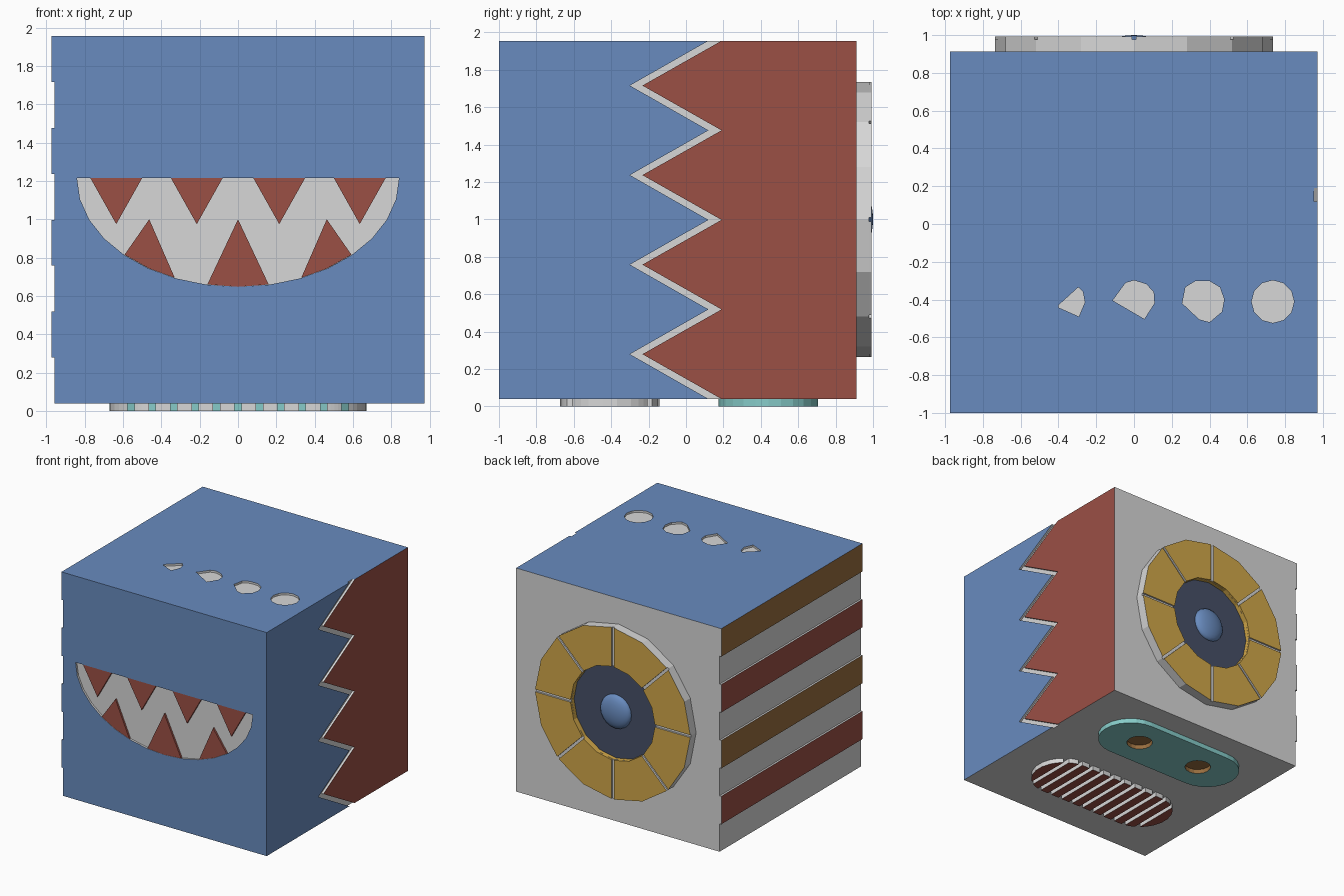
import bpy, bmesh, math
from mathutils import Vector, Matrix
from mathutils.geometry import tessellate_polygon

if "Cube" in bpy.data.objects:
    bpy.data.objects.remove(bpy.data.objects["Cube"])

COLOURS = {
    "light_grey": (0.68, 0.68, 0.68), "blue": (0.14, 0.26, 0.52),
    "red": (0.33, 0.079, 0.06), "gold": (0.64, 0.39, 0.068),
    "brown": (0.32, 0.157, 0.05), "navy": (0.061, 0.08, 0.137),
    "teal": (0.24, 0.60, 0.58),
}
NAMES = list(COLOURS)
MATS = []
for n, c in COLOURS.items():
    m = bpy.data.materials.new(n)
    m.diffuse_color = (*c, 1)
    m.use_nodes = True
    m.node_tree.nodes["Principled BSDF"].inputs["Base Color"].default_value = m.diffuse_color
    MATS.append(m)

AXES = {"x": lambda u, v, w: (w, u, v),
        "y": lambda u, v, w: (u, w, v),
        "z": lambda u, v, w: (u, v, w)}
DIR = {"x": Vector((1, 0, 0)), "y": Vector((0, 1, 0)), "z": Vector((0, 0, 1))}


def finish(name, bm, rule):
    bmesh.ops.recalc_face_normals(bm, faces=bm.faces)
    bm.normal_update()
    for f in bm.faces:
        f.material_index = NAMES.index(rule(f.normal, f.calc_center_median()))
    me = bpy.data.meshes.new(name)
    bm.to_mesh(me)
    bm.free()
    for m in MATS:
        me.materials.append(m)
    ob = bpy.data.objects.new(name, me)
    bpy.context.collection.objects.link(ob)
    return ob


def prism(name, loops, axis, lo, hi, rule):
    """Extrude an outline (first loop) with holes (other loops) along an axis."""
    bm = bmesh.new()
    place = AXES[axis]
    a = [[bm.verts.new(place(u, v, lo)) for u, v in l] for l in loops]
    b = [[bm.verts.new(place(u, v, hi)) for u, v in l] for l in loops]
    flat_a, flat_b = sum(a, []), sum(b, [])
    for t in tessellate_polygon([[Vector((u, v, 0)) for u, v in l] for l in loops]):
        bm.faces.new([flat_a[i] for i in t])
        bm.faces.new([flat_b[i] for i in reversed(t)])
    for la, lb in zip(a, b):
        for i in range(len(la)):
            j = (i + 1) % len(la)
            bm.faces.new((la[i], la[j], lb[j], lb[i]))
    return finish(name, bm, rule)


def rect(u0, u1, v0, v1):
    return [(u0, v0), (u1, v0), (u1, v1), (u0, v1)]


def circle(u, v, r, n):
    return [(u + r * math.cos(2 * math.pi * i / n), v + r * math.sin(2 * math.pi * i / n))
            for i in range(n)]


def solid(colour):
    return lambda n, c: colour


def caps(axis, cap, wall):
    return lambda n, c: cap if abs(n.dot(DIR[axis])) > 0.9 else wall


def shell(axis, colour):
    """Own colour outward, blue where the edge lies on the front or top, else grey."""
    def rule(n, c):
        if abs(n.dot(DIR[axis])) > 0.9:
            return colour
        on_front = n.y < -0.9 and c.y < -0.99
        on_top = n.z > 0.9 and c.z > 1.95
        return "blue" if on_front or on_top else "light_grey"
    return rule


XL, XR, Y0, Y1, Z0, Z1 = -0.957, 0.954, -1.0, 0.912, 0.04, 1.955
T = 0.017

# Grey core block
prism("core_block", [rect(XL, XR, Y0 + T, Y1)], "z", Z0, Z1 - T, solid("light_grey"))

# Front plate with half-ellipse mouth opening
MZ, MA, MB = 1.215, 0.84, 0.567
mouth = [(-MA * math.cos(math.pi * i / 16), MZ - MB * math.sin(math.pi * i / 16))
         for i in range(17)]
prism("front_plate", [rect(XL, XR, Z0, Z1), mouth], "y", Y0 + T, Y0, shell("y", "blue"))

# Red teeth
for i, x in enumerate((-0.635, -0.215, 0.215, 0.635)):
    prism(f"upper_tooth_{i}", [[(x - 0.135, MZ), (x, 0.975), (x + 0.135, MZ)]],
          "y", Y0 + T, Y0 + 0.001, solid("red"))
prism("lower_tooth_mid", [[(-0.16, 0.66), (0, 0.648), (0.16, 0.66), (0, 1.0)]],
      "y", Y0 + T, Y0 + 0.001, solid("red"))
for s, side in ((-1, "left"), (1, "right")):
    prism("lower_tooth_" + side,
          [[(s * 0.33, 0.695), (s * 0.465, 0.744), (s * 0.592, 0.815), (s * 0.463, 1.0)]],
          "y", Y0 + T, Y0 + 0.001, solid("red"))

# Top plate with four dot holes, from a sliver to a full circle
dots = [
    [(-0.40, -0.43), (-0.295, -0.335), (-0.27, -0.36), (-0.26, -0.415), (-0.292, -0.49),
     (-0.40, -0.442)],
    [(-0.113, -0.405), (-0.045, -0.312), (0, -0.298), (0.065, -0.318), (0.104, -0.36),
     (0.108, -0.42), (0.055, -0.503)],
    [(0.255, -0.42), (0.272, -0.335), (0.325, -0.302), (0.40, -0.302), (0.455, -0.335),
     (0.478, -0.40), (0.465, -0.465), (0.40, -0.52), (0.345, -0.505)],
    circle(0.735, -0.411, 0.113, 12),
]
prism("top_plate", [rect(XL, XR, Y0 + T, Y1)] + dots, "z", Z1 - T, Z1, shell("z", "blue"))

# Right side: blue and red zigzag plates with a grey gap between
step = (Z1 - Z0) / 8
def zigzag(tip, notch):
    return [(tip if i % 2 else notch, Z0 + step * i) for i in range(9)]
prism("right_blue_plate", [[(Y0, Z1), (Y0, Z0)] + zigzag(-0.30, 0.12)],
      "x", XR, 0.972, shell("x", "blue"))
prism("right_red_plate", [[(Y1, Z1), (Y1, Z0)] + zigzag(-0.233, 0.19)],
      "x", XR, 0.972, shell("x", "red"))

# Left side: raised stripes, alternating brown and red
for i in range(4):
    top = Z1 - 2 * step * i
    prism(f"left_stripe_{i}", [rect(Y0, Y1, top - step, top)], "x", XL, -0.973,
          shell("x", "red" if i % 2 else "brown"))

# Back dial: grey ring, gold wedges, navy recess, blue dome
R, RI, CZ = 0.735, 0.40, 1.0
def inner_gold(n, c):
    radial = Vector((c.x, 0, c.z - CZ)).normalized()
    return "gold" if n.dot(radial) < -0.8 else "light_grey"
prism("dial_ring", [circle(0, CZ, R, 16), circle(0, CZ, RI, 16)], "y", Y1, 0.978, inner_gold)
for k in range(8):
    pts = []
    for r, order in ((R, (0, 1, 2)), (RI, (2, 1, 0))):
        for j in order:
            a = math.radians(45 * k + 22.5 * j)
            d = 0.011 * (1 - j)
            pts.append((r * math.cos(a) - d * math.sin(a),
                        CZ + r * math.sin(a) + d * math.cos(a)))
    prism(f"dial_wedge_{k}", [pts], "y", 0.978, 0.993,
          lambda n, c: "gold" if n.y > 0.9 else inner_gold(n, c))
prism("dial_recess", [circle(0, CZ, RI, 16)], "y", Y1, 0.945, solid("navy"))
bm = bmesh.new()
bmesh.ops.create_uvsphere(bm, u_segments=20, v_segments=12, radius=1, matrix=(
    Matrix.Translation((0, 0.945, CZ)) @ Matrix.Diagonal((0.145, 0.055, 0.145, 1))
    @ Matrix.Rotation(math.pi / 2, 4, "X")))
for f in bm.faces:
    f.smooth = True
finish("dial_dome", bm, solid("blue"))

# Underside grill: red slats cut from a rounded bar
L, SR = 0.405, 0.265
def half_width(x):
    return math.sqrt(max(SR ** 2 - max(abs(x) - L, 0) ** 2, 0))
pitch, gap = 0.1117, 0.035
for i in range(12):
    x0 = -L - SR + 0.003 if i == 0 else (i - 6) * pitch + gap / 2
    x1 = L + SR - 0.003 if i == 11 else (i - 5) * pitch - gap / 2
    xs = [x0 + (x1 - x0) * j / 4 for j in range(5)]
    outline = ([(x, -0.408 - half_width(x)) for x in xs]
               + [(x, -0.408 + half_width(x)) for x in reversed(xs)])
    prism(f"grill_slat_{i}", [outline], "z", Z0, 0, caps("z", "red", "light_grey"))

# Underside teal rounded bar with two brown sockets
bar = []
for s, a0 in ((1, -90), (-1, 90)):
    for i in range(13):
        a = math.radians(a0 + 15 * i)
        bar.append((s * L + SR * math.cos(a), 0.44 + SR * math.sin(a)))
def bar_rule(n, c):
    in_hole = math.hypot(abs(c.x) - 0.31, c.y - 0.44) < 0.12
    return "brown" if in_hole and abs(n.z) < 0.5 else "teal"
prism("teal_bar", [bar] + [circle(s * 0.31, 0.44, 0.105, 16) for s in (-1, 1)],
      "z", Z0, 0, bar_rule)
for s, side in ((-1, "left"), (1, "right")):
    prism("socket_floor_" + side, [circle(s * 0.31, 0.44, 0.105, 16)], "z", Z0, Z0 - 0.003,
          solid("brown"))
